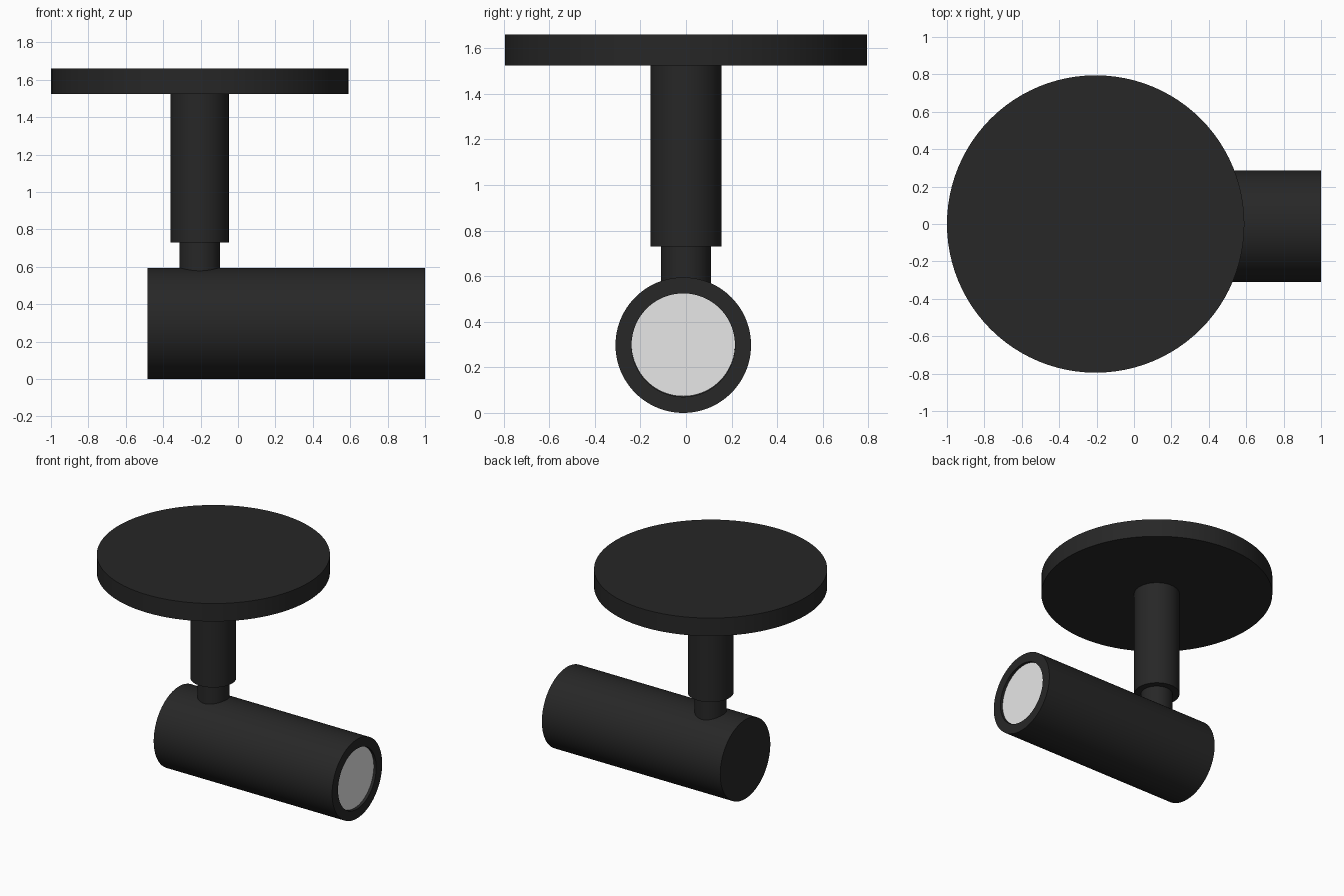
import bpy, bmesh, math
from mathutils import Matrix, Vector

if "Cube" in bpy.data.objects:
    bpy.data.objects.remove(bpy.data.objects["Cube"])


def material(name, value):
    m = bpy.data.materials.new(name)
    m.diffuse_color = (value, value, value, 1)
    m.use_nodes = True
    m.node_tree.nodes["Principled BSDF"].inputs["Base Color"].default_value = m.diffuse_color
    return m


black = material("matte_black", 0.02)
white = material("lens_white", 0.8)


def lathe(name, profile, location, mat, along_x=False, steps=96):
    """Revolve (radius, height) points about z; optionally lay the axis along +x."""
    bm = bmesh.new()
    verts = [bm.verts.new((r, 0, h)) for r, h in profile]
    edges = [bm.edges.new(pair) for pair in zip(verts, verts[1:])]
    bmesh.ops.spin(bm, geom=verts + edges, cent=(0, 0, 0), axis=(0, 0, 1),
                   angle=math.tau, steps=steps, use_duplicate=False)
    bmesh.ops.remove_doubles(bm, verts=bm.verts, dist=1e-5)
    if along_x:
        bm.transform(Matrix.Rotation(math.pi / 2, 4, 'Y'))
    bm.transform(Matrix.Translation(Vector(location)))
    bmesh.ops.recalc_face_normals(bm, faces=bm.faces)
    me = bpy.data.meshes.new(name)
    bm.to_mesh(me)
    bm.free()
    me.materials.append(mat)
    ob = bpy.data.objects.new(name, me)
    bpy.context.collection.objects.link(ob)
    bpy.ops.object.select_all(action='DESELECT')
    ob.select_set(True)
    bpy.context.view_layer.objects.active = ob
    bpy.ops.object.shade_smooth_by_angle(angle=math.radians(30))
    return ob


def rod(radius, length):
    return [(0, 0), (radius, 0), (radius, length), (0, length)]


AXIS_X = -0.205

# Ceiling plate, stem and thin swivel neck share one vertical axis
lathe("ceiling_plate", rod(0.795, 0.135), (AXIS_X, 0, 1.525), black)
lathe("stem", rod(0.156, 0.797), (AXIS_X, 0, 0.73), black)
lathe("swivel_neck", rod(0.109, 0.24), (AXIS_X, 0, 0.5), black)

# Horizontal lamp housing with a shallow pocket in its front end
R, r, L = 0.2975, 0.227, 1.485
head = (1 - L, -0.012, R)
lathe("lamp_housing", [(0, 0), (R, 0), (R, L), (r, L), (r, L - 0.04), (0, L - 0.04)],
      head, black, along_x=True)

# Lens set slightly behind the rim
lathe("lens", rod(r, 0.015), (1 - 0.035, head[1], 0.3), white, along_x=True)
